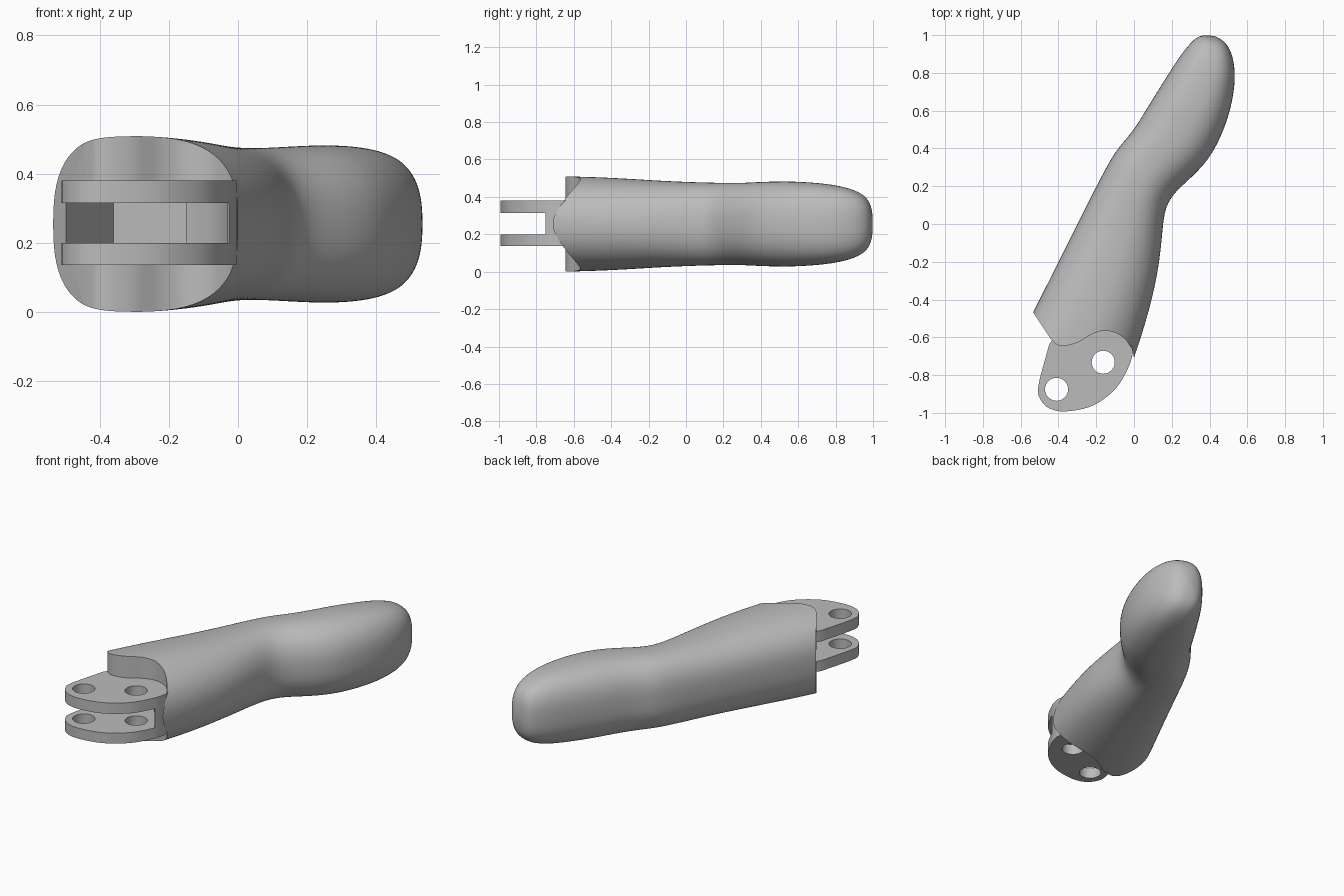
import bpy, bmesh, math
from mathutils import Vector

old = bpy.data.objects.get("Cube")
if old:
    bpy.data.objects.remove(old, do_unlink=True)

GREY = (0.5, 0.5, 0.5, 1)
mat = bpy.data.materials.new("plain grey")
mat.use_nodes = True
mat.diffuse_color = GREY
mat.node_tree.nodes["Principled BSDF"].inputs["Base Color"].default_value = GREY
MID = 0.255


def make(name, bm):
    bmesh.ops.recalc_face_normals(bm, faces=bm.faces)
    mesh = bpy.data.meshes.new(name)
    bm.to_mesh(mesh)
    bm.free()
    mesh.materials.append(mat)
    ob = bpy.data.objects.new(name, mesh)
    bpy.context.collection.objects.link(ob)
    return ob


def prism(name, outline, z0, z1):
    bm = bmesh.new()
    face = bm.faces.new([bm.verts.new((x, y, z0)) for x, y in outline])
    ext = bmesh.ops.extrude_face_region(bm, geom=[face])
    top = [v for v in ext["geom"] if isinstance(v, bmesh.types.BMVert)]
    bmesh.ops.translate(bm, vec=(0, 0, z1 - z0), verts=top)
    return make(name, bm)


def smooth(points, steps=6):
    """Catmull-Rom curve through the points."""
    p = [Vector(q) for q in points]
    p = [2 * p[0] - p[1]] + p + [2 * p[-1] - p[-2]]
    out = []
    for a, b, c, d in zip(p, p[1:], p[2:], p[3:]):
        for i in range(steps):
            t = i / steps
            out.append((2 * b + (c - a) * t + (2 * a - 5 * b + 4 * c - d) * t * t
                        + (3 * b - a - 3 * c + d) * t ** 3) / 2)
    return [tuple(q) for q in out] + [tuple(p[-2])]


# finger body: rounded sections given by left point, right point, half height
sections = [
    (-.70, -.80, -.12, -1.05, .258), (-.535, -.466, 0, -.72, .256),
    (-.42, -.24, .085, -.45, .245), (-.31, -.02, .135, -.22, .23),
    (-.20, .20, .152, -.02, .222), (-.11, .37, .165, .09, .22),
    (-.06, .43, .217, .17, .22), (0, .50, .31, .25, .224),
    (.055, .59, .40, .345, .228), (.11, .68, .46, .46, .228),
    (.17, .775, .505, .58, .222), (.23, .87, .53, .70, .21),
    (.28, .937, .537, .80, .19), (.32, .98, .522, .90, .16),
    (.355, 1.0, .485, .965, .11),
]
COUNT = 40
bm = bmesh.new()
rings = []
for k, (lx, ly, rx, ry, h) in enumerate(sections):
    left, right = Vector((lx, ly)), Vector((rx, ry))
    centre, half = (left + right) / 2, (right - left) / 2
    round_right = 2.1 + 0.5 * k / len(sections)
    ring = []
    for i in range(COUNT):
        a = math.tau * i / COUNT
        c, s = math.cos(a), math.sin(a)
        power = 2 / (round_right if c > 0 else 2.6)
        q = centre + half * math.copysign(abs(c) ** power, c)
        ring.append(bm.verts.new((q.x, q.y, MID + h * math.copysign(abs(s) ** power, s))))
    rings.append(ring)
for a, b in zip(rings, rings[1:]):
    for i in range(COUNT):
        j = (i + 1) % COUNT
        bm.faces.new((a[i], a[j], b[j], b[i]))
bm.faces.new(rings[0])
tip = bm.verts.new((.425, .997, MID))
for i in range(COUNT):
    bm.faces.new((rings[-1][i], rings[-1][(i + 1) % COUNT], tip))
body = make("finger_segment", bm)
sub = body.modifiers.new("smooth", "SUBSURF")
sub.levels = sub.render_levels = 2

# wavy cut that opens the knuckle end
wave = smooth([(-.44, -.61), (-.41, -.637), (-.37, -.645), (-.30, -.628), (-.22, -.582),
               (-.15, -.565), (-.08, -.585), (-.03, -.63), (-.005, -.68), (0, -.73)])
end_cutter = prism("end_cutter", [(-1, -1.4), (-1, .2), (-.535, -.466)] + wave + [(.02, -1.4)],
                   -.5, 1)

# hinge plates
rim = smooth([(-.45, -.64), (-.505, -.85), (-.50, -.92), (-.45, -.975), (-.36, -.992),
              (-.22, -.962), (-.10, -.875), (-.03, -.76), (-.005, -.68)])
hinge = prism("hinge_block", rim + [(-.04, -.5), (-.33, -.45)], .137, .38)

# gap between the plates, running into the body as a pocket
gap = [(.2, -1.3), (.2, -.765), (-.03, -.75), (-.05, -.67), (-.09, -.62), (-.15, -.58),
       (-.10, -.37), (-.36, -.25), (-.5, -.53), (-.75, -.95), (-.75, -1.3)]
gap_cutter = prism("gap_cutter", gap, .2, .315)


def pin_hole(x, y):
    ring = [(x + .061 * math.cos(math.tau * i / 32), y + .061 * math.sin(math.tau * i / 32))
            for i in range(32)]
    return prism("pin_hole_cutter", ring, .05, .46)


holes = [pin_hole(-.41, -.875), pin_hole(-.163, -.732)]

# combine the parts
helpers = [(end_cutter, "DIFFERENCE"), (hinge, "UNION"), (gap_cutter, "DIFFERENCE")]
helpers += [(h, "DIFFERENCE") for h in holes]
for ob, op in helpers:
    mod = body.modifiers.new(ob.name, "BOOLEAN")
    mod.object, mod.operation, mod.solver = ob, op, "EXACT"
bpy.ops.object.select_all(action="DESELECT")
body.select_set(True)
bpy.context.view_layer.objects.active = body
for mod in list(body.modifiers):
    bpy.ops.object.modifier_apply(modifier=mod.name)
for ob, op in helpers:
    bpy.data.objects.remove(ob, do_unlink=True)
bpy.ops.object.shade_smooth_by_angle(angle=math.radians(30))
